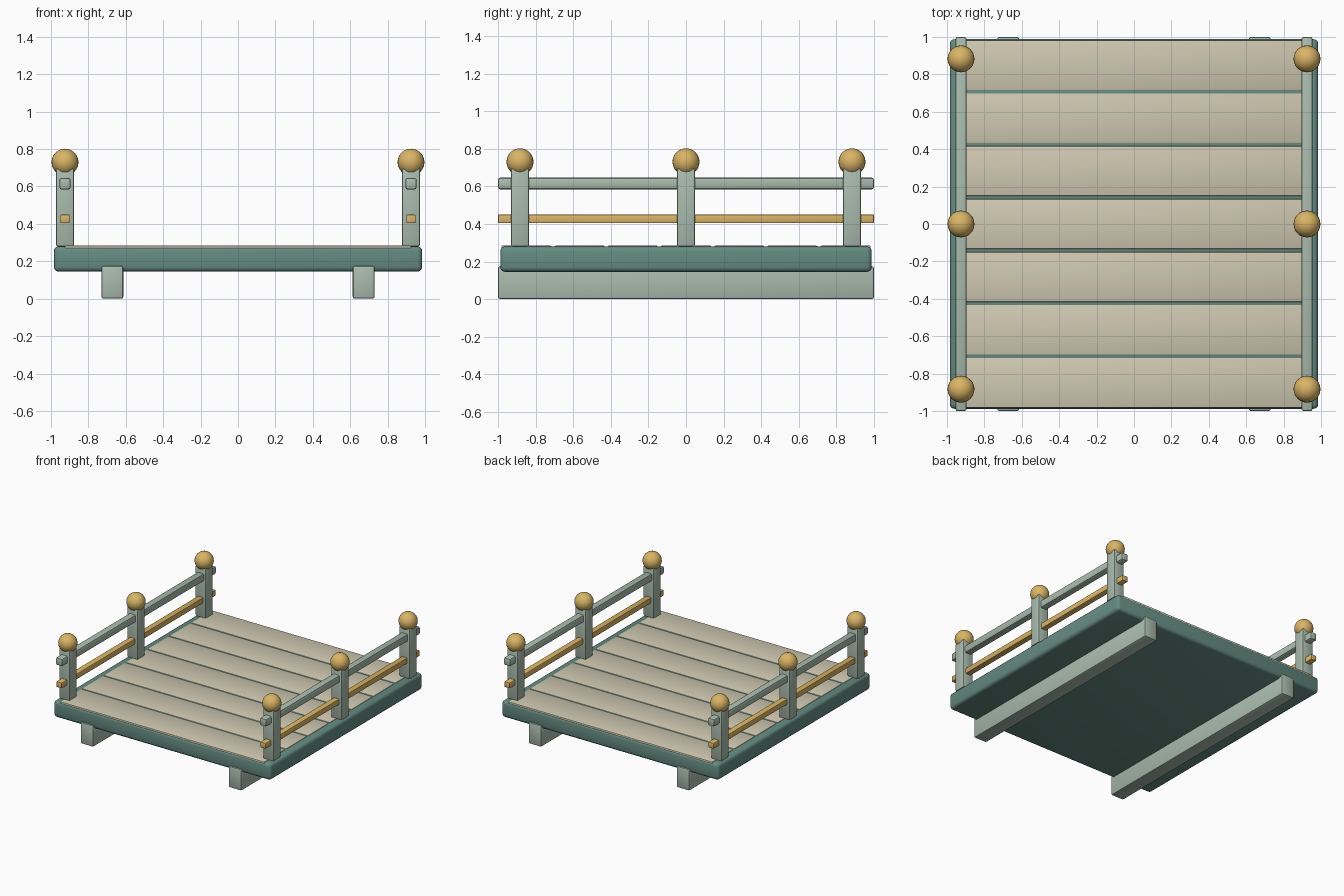
import bpy
from math import radians

if "Cube" in bpy.data.objects:
    bpy.data.objects.remove(bpy.data.objects["Cube"])


def material(name, rgb):
    m = bpy.data.materials.new(name)
    m.diffuse_color = (*rgb, 1)
    m.use_nodes = True
    m.node_tree.nodes["Principled BSDF"].inputs["Base Color"].default_value = m.diffuse_color
    return m


GREEN = material("deep_green", (0.13, 0.26, 0.22))
PALE = material("pale_green", (0.40, 0.50, 0.42))
GOLD = material("gold", (0.70, 0.46, 0.13))
CREAM = material("cream", (0.63, 0.58, 0.44))


def finish(ob, name, mat):
    ob.name = name
    ob.data.materials.append(mat)
    bpy.ops.object.shade_smooth_by_angle(angle=radians(35))
    return ob


def box(name, centre, size, mat, bevel, segments=2):
    bpy.ops.mesh.primitive_cube_add(size=1, location=centre)
    ob = bpy.context.object
    ob.scale = size
    bpy.ops.object.transform_apply(location=False, rotation=False, scale=True)
    mod = ob.modifiers.new("rounded_edges", 'BEVEL')
    mod.width = bevel
    mod.segments = segments
    bpy.ops.object.modifier_apply(modifier=mod.name)
    return finish(ob, name, mat)


# Deck slab
box("deck", (0, 0, 0.2125), (1.97, 1.976, 0.135), GREEN, 0.025, 3)

# Seven planks across the deck, with narrow gaps
for i in range(-3, 4):
    box(f"plank_{i + 4}", (0, i * 0.283, 0.273), (1.85, 0.266, 0.022), CREAM, 0.004)

for side, s in (("left", -1), ("right", 1)):
    # Support beam under the deck
    box(f"{side}_beam", (s * 0.672, 0, 0.0875), (0.117, 2.0, 0.175), PALE, 0.011)

    # Railing: thick top rail and thin gold lower rail
    x = s * 0.925
    box(f"{side}_top_rail", (x, 0, 0.615), (0.06, 2.0, 0.062), PALE, 0.012)
    box(f"{side}_lower_rail", (x, 0, 0.427), (0.05, 2.0, 0.046), GOLD, 0.006)

    # Posts with ball finials
    for j, y in enumerate((-0.883, 0, 0.883), 1):
        box(f"{side}_post_{j}", (x, y, 0.49), (0.096, 0.096, 0.42), PALE, 0.01)
        bpy.ops.mesh.primitive_uv_sphere_add(segments=24, ring_count=12, radius=0.072,
                                             location=(x, y, 0.73))
        finish(bpy.context.object, f"{side}_finial_{j}", GOLD)
